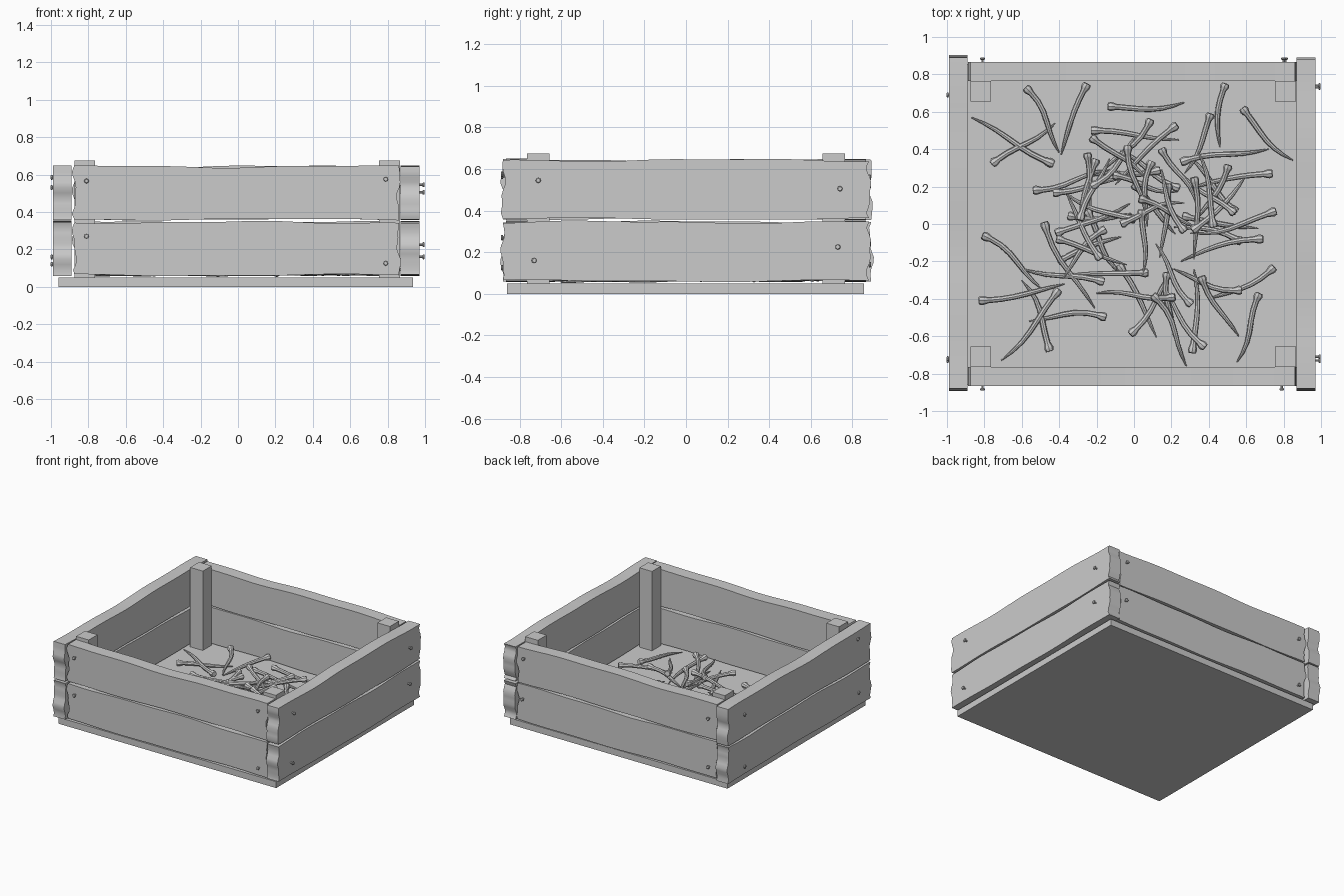
import bpy, bmesh, math, random
from mathutils import Vector

if "Cube" in bpy.data.objects:
    bpy.data.objects.remove(bpy.data.objects["Cube"])

random.seed(7)


def finish(name, bm, smooth=True):
    bmesh.ops.recalc_face_normals(bm, faces=bm.faces)
    me = bpy.data.meshes.new(name)
    bm.to_mesh(me)
    bm.free()
    ob = bpy.data.objects.new(name, me)
    bpy.context.collection.objects.link(ob)
    if smooth:
        bpy.context.view_layer.objects.active = ob
        ob.select_set(True)
        bpy.ops.object.shade_smooth_by_angle(angle=math.radians(35))
        ob.select_set(False)
    return ob


def box(name, x0, x1, y0, y1, z0, z1):
    bm = bmesh.new()
    bmesh.ops.create_cube(bm, size=1)
    for v in bm.verts:
        v.co = ((x0 + x1) / 2 + v.co.x * (x1 - x0),
                (y0 + y1) / 2 + v.co.y * (y1 - y0),
                (z0 + z1) / 2 + v.co.z * (z1 - z0))
    return finish(name, bm, False)


def wave(amp, freq):
    """Gentle random wobble over t = 0..1."""
    a, b = random.uniform(0, 6.28), random.uniform(0, 6.28)
    return lambda t: amp * (0.65 * math.sin(freq * t + a) + 0.35 * math.sin(2.3 * freq * t + b))


def plank(name, along_x, u0, u1, d0, d1, z0, z1):
    """Board with a wavy outline in (u, z), extruded from depth d0 to d1."""
    bot, top = wave(0.006, 7), wave(0.008, 8)
    left, right = wave(0.014, 7), wave(0.014, 7)
    n, m = 28, 10
    pts = [(u0 + (u1 - u0) * i / n, z0 + bot(i / n)) for i in range(n + 1)]
    pts += [(u1 + right(i / m), z0 + (z1 - z0) * i / m) for i in range(1, m)]
    pts += [(u1 + (u0 - u1) * i / n, z1 + top(i / n)) for i in range(n + 1)]
    pts += [(u0 + left(i / m), z1 + (z0 - z1) * i / m) for i in range(1, m)]
    bm = bmesh.new()
    rings = [[bm.verts.new((u, d, z) if along_x else (d, u, z)) for u, z in pts] for d in (d0, d1)]
    bm.faces.new(rings[0])
    bm.faces.new(rings[1])
    for i in range(len(pts)):
        j = (i + 1) % len(pts)
        bm.faces.new((rings[0][i], rings[0][j], rings[1][j], rings[1][i]))
    return finish(name, bm)


def tube(bm, centres, radii, sides):
    """Loft rings of the given radii along a path."""
    rings = []
    for i, c in enumerate(centres):
        t = (centres[min(i + 1, len(centres) - 1)] - centres[max(i - 1, 0)]).normalized()
        a = t.cross(Vector((0, 0, 1)) if abs(t.z) < 0.9 else Vector((1, 0, 0))).normalized()
        b = t.cross(a)
        rings.append([bm.verts.new(c + radii[i] * (a * math.cos(k * math.tau / sides) + b * math.sin(k * math.tau / sides)))
                      for k in range(sides)])
    for r, s in zip(rings, rings[1:]):
        for k in range(sides):
            l = (k + 1) % sides
            bm.faces.new((r[k], r[l], s[l], s[k]))
    bm.faces.new(rings[0])
    bm.faces.new(rings[-1])


def loose_nail(bm, head, tip):
    """Bent tapering nail with a flared head."""
    d = tip - head
    side = Vector((-d.y, d.x, 0)).normalized()
    bend, s = random.uniform(-0.03, 0.03), random.uniform(-0.012, 0.012)
    ts = [0, 0.035, 0.06, 0.11, 0.25, 0.4, 0.55, 0.7, 0.85, 1]
    rs = [0.020, 0.025, 0.023, 0.016, 0.0155, 0.015, 0.014, 0.012, 0.009, 0.003]
    path = [head + d * t + side * (bend * math.sin(math.pi * t) + s * math.sin(math.tau * t)) for t in ts]
    tube(bm, path, rs, 8)


# Floor board and corner posts
box("floor", -0.96, 0.935, -0.86, 0.855, 0, 0.05)
for x, sx in ((-0.875, "left"), (0.755, "right")):
    for y, sy in ((-0.765, "front"), (0.655, "back")):
        box(f"post_{sy}_{sx}", x, x + 0.11, y, y + 0.11, 0.05, 0.675)

# Side walls, two boards each
for row, z0, z1 in (("lower", 0.062, 0.345), ("upper", 0.36, 0.643)):
    plank(f"front_plank_{row}", True, -0.875, 0.86, -0.865, -0.765, z0, z1)
    plank(f"back_plank_{row}", True, -0.875, 0.86, 0.765, 0.865, z0, z1)
    plank(f"left_plank_{row}", False, -0.88, 0.89, -0.99, -0.89, z0, z1)
    plank(f"right_plank_{row}", False, -0.88, 0.88, 0.87, 0.97, z0, z1)

# Nails holding the boards: wall position, outward direction, (u, z) spots
walls = {
    "front": (-0.865, (0, -1), 0.025, ((-0.81, 0.565), (0.79, 0.575), (-0.81, 0.27), (0.79, 0.125))),
    "back": (0.865, (0, 1), 0.025, ((-0.81, 0.52), (0.8, 0.56), (-0.81, 0.14), (0.81, 0.24))),
    "left": (-0.99, (-1, 0), 0.012, ((-0.72, 0.585), (0.69, 0.53), (-0.73, 0.16), (0.69, 0.12))),
    "right": (0.97, (1, 0), 0.028, ((-0.71, 0.545), (0.74, 0.505), (-0.73, 0.16), (0.73, 0.225))),
}
for wall, (p, (nx, ny), out, spots) in walls.items():
    bm = bmesh.new()
    for u, z in spots:
        n = Vector((nx, ny, 0))
        base = Vector((p, u, z)) if nx else Vector((u, p, z))
        path = [base + n * k for k in (-0.03, out - 0.013, out - 0.009, out - 0.003, out)]
        tube(bm, path, [0.006, 0.006, 0.013, 0.013, 0.009], 8)
    finish(f"{wall}_wall_nails", bm)

# Loose nails that stand out in the heap: head x, y, tip x, y
spread = [
    (-.58, .73, -.40, .38), (-.14, .63, .27, .65), (.41, .59, .27, .27), (.49, .75, .46, .41),
    (.58, .62, .85, .34), (-.76, .32, -.42, .54), (-.43, .32, -.87, .57), (-.25, .75, -.39, .37),
    (.76, .07, .30, -.05), (.74, .27, .30, .19), (.69, -.08, .25, -.20), (.75, -.23, .40, -.40),
    (.67, -.37, .55, -.74), (.38, -.66, .15, -.32), (.31, -.69, .32, -.24), (-.02, -.59, .21, -.24),
    (-.15, -.50, -.56, -.52), (-.45, -.68, -.60, -.30), (-.83, -.41, -.37, -.32), (-.81, -.06, -.49, -.35),
    (-.48, .01, -.21, -.45), (-.40, -.35, -.71, -.73), (-.16, -.31, -.60, -.24), (.22, -.39, -.20, -.37),
    (.23, .53, -.10, .21), (-.23, .50, .24, .45), (.09, .56, -.18, .27), (.32, .25, .32, -.19),
    (-.54, .18, -.13, .29), (-.42, -.05, -.02, .11), (.10, -.38, .28, -.76), (.36, -.28, .56, -.60),
    (.25, .33, .72, .40), (-.29, .02, -.13, .35)]
bm = bmesh.new()
for hx, hy, tx, ty in spread:
    r = math.hypot((hx + tx) / 2 - 0.1, (hy + ty) / 2)
    lift = max(0, 0.08 - 0.12 * r)
    loose_nail(bm, Vector((hx, hy, 0.078 + lift + random.uniform(0, 0.03))),
               Vector((tx, ty, 0.062 + lift * random.random())))

# Fill the middle of the heap
for i in range(36):
    a, r = random.uniform(0, math.tau), 0.45 * math.sqrt(random.random())
    c = Vector((0.1 + 0.9 * r * math.cos(a), r * math.sin(a), 0.07 + random.uniform(0, 0.11 - 0.15 * r)))
    b, l = random.uniform(0, math.tau), random.uniform(0.17, 0.22)
    h = Vector((l * math.cos(b), l * math.sin(b), random.uniform(0, 0.025)))
    tip = c - h
    tip.z = max(tip.z, 0.055)
    loose_nail(bm, c + h, tip)
finish("loose_nails", bm)
